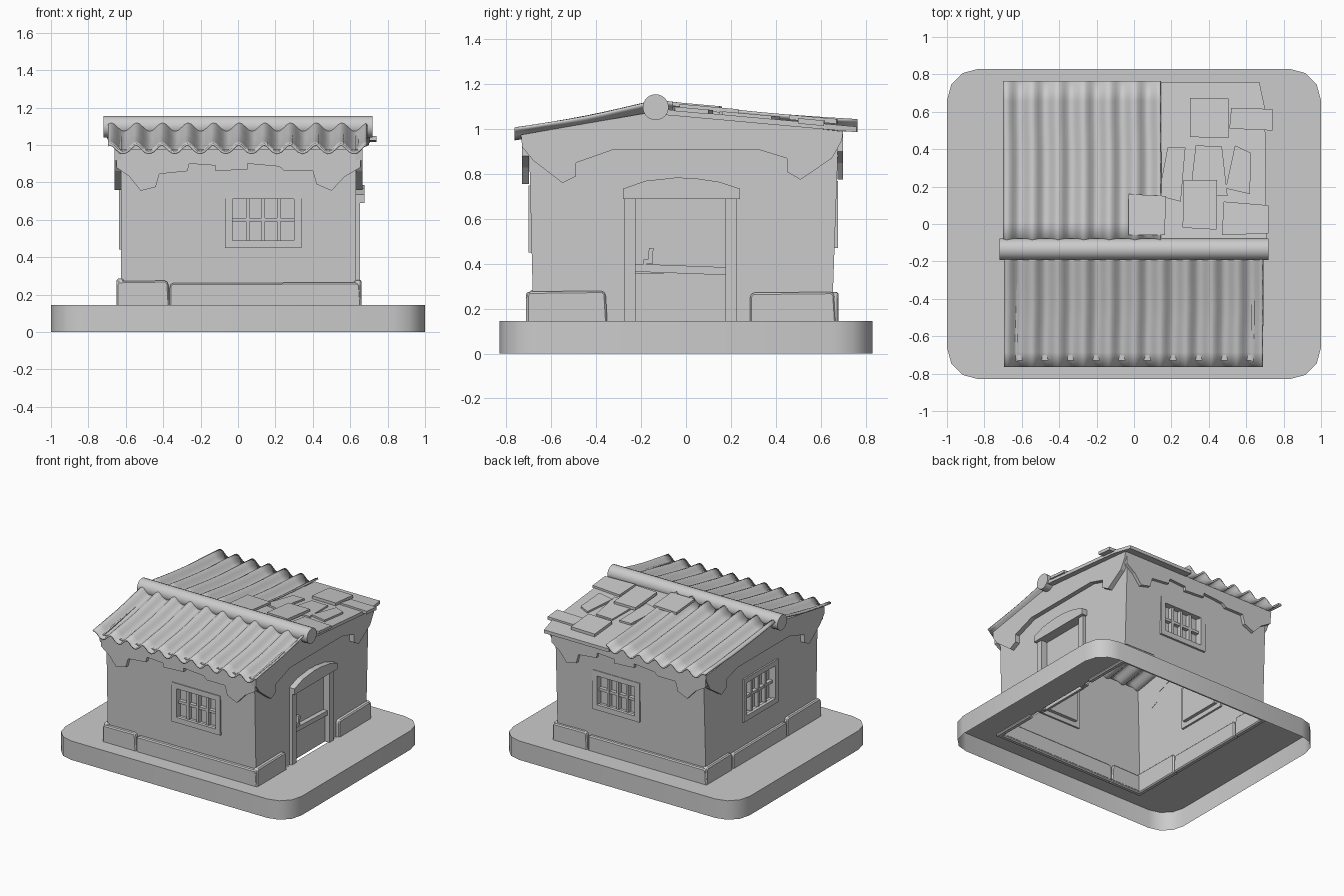
import bpy, bmesh, math, random
from mathutils import Matrix

if "Cube" in bpy.data.objects:
    bpy.data.objects.remove(bpy.data.objects["Cube"])

random.seed(4)
FRONT, RIGHT, BACK, LEFT = 0, 90, 180, -90


def finish(name, bm, smooth=None, fix=True):
    if fix:
        bmesh.ops.recalc_face_normals(bm, faces=bm.faces)
    me = bpy.data.meshes.new(name)
    bm.to_mesh(me)
    bm.free()
    ob = bpy.data.objects.new(name, me)
    bpy.context.collection.objects.link(ob)
    if smooth:
        bpy.ops.object.select_all(action='DESELECT')
        ob.select_set(True)
        bpy.context.view_layer.objects.active = ob
        bpy.ops.object.shade_smooth_by_angle(angle=math.radians(smooth))
    return ob


def skin(bm, a, b):
    """Close the solid between two matching outlines."""
    bm.faces.new(a)
    bm.faces.new(b[::-1])
    for i in range(len(a)):
        j = (i + 1) % len(a)
        bm.faces.new((a[i], b[i], b[j], a[j]))


def prisms(name, parts, side):
    """Each part is (outline in (u, z), inner depth, outer depth) on one wall side."""
    bm = bmesh.new()
    for pts, d0, d1 in parts:
        skin(bm, *([bm.verts.new((u, -d, z)) for u, z in pts] for d in (d0, d1)))
    bmesh.ops.rotate(bm, verts=bm.verts, matrix=Matrix.Rotation(math.radians(side), 3, 'Z'))
    return finish(name, bm)


def rect(u0, u1, z0, z1):
    return [(u0, z0), (u1, z0), (u1, z1), (u0, z1)]


# base: rounded shell, open underneath, with a hole under the house
def rounded(hx, hy, r, seg=3):
    pts = []
    for k, (sx, sy) in enumerate([(1, 1), (-1, 1), (-1, -1), (1, -1)]):
        for i in range(seg + 1):
            a = math.pi / 2 * (k + i / seg)
            pts.append((sx * (hx - r) + r * math.cos(a), sy * (hy - r) + r * math.sin(a)))
    return pts


bm = bmesh.new()
loops = [[bm.verts.new((x, y, z)) for x, y in rounded(hx, hy, r)]
         for hx, hy, r, z in [(1, .83, .17, 0), (1, .83, .17, .145), (.64, .67, .01, .145)]]
for lo, hi in zip(loops, loops[1:]):
    for i in range(len(lo)):
        j = (i + 1) % len(lo)
        bm.faces.new((lo[i], lo[j], hi[j], hi[i]))
finish("base", bm, 35, fix=False)

# walls: gable prism with window and door recesses, opened top and bottom
walls = prisms("walls", [([(-.68, .14), (-.70, .96), (-.13, 1.06), (.68, .98), (.65, .14)], -.625, .63)], RIGHT)
WINDOWS = [("front", FRONT, .69, -.07, .34, .45, .75),
           ("back", BACK, .665, -.32, .08, .47, .77),
           ("left", LEFT, .625, -.21, .21, .44, .77)]
cutters = [prisms("cutter", [(rect(u0 + .04, u1 - .04, z0 + .035, z1 - .035), d - .04, d + .1)], side)
           for _, side, d, u0, u1, z0, z1 in WINDOWS]
cutters.append(prisms("cutter", [(rect(-.23, .18, .1, .70), .60, .8)], RIGHT))
for c in cutters:
    c.hide_render = True
    m = walls.modifiers.new("recess", 'BOOLEAN')
    m.operation, m.object, m.solver = 'DIFFERENCE', c, 'EXACT'
bpy.context.view_layer.update()
dg = bpy.context.evaluated_depsgraph_get()
cut = bpy.data.meshes.new_from_object(walls.evaluated_get(dg))
walls.modifiers.clear()
walls.data = cut
for c in cutters:
    bpy.data.objects.remove(c)
bm = bmesh.new()
bm.from_mesh(cut)
caps = [f for f in bm.faces if abs(f.normal.z) > .8 and not .2 < f.calc_center_median().z < .9]
bmesh.ops.delete(bm, geom=caps, context='FACES')
bm.to_mesh(cut)
bm.free()

# windows: frame, three upright bars and one cross bar
for label, side, d, u0, u1, z0, z1 in WINDOWS:
    w, i, o = .04, d - .015, d + .012
    parts = [(rect(u0, u1, z0, z0 + w), i, o), (rect(u0, u1, z1 - w, z1), i, o),
             (rect(u0, u0 + w, z0 + w, z1 - w), i, o), (rect(u1 - w, u1, z0 + w, z1 - w), i, o)]
    for k in (1, 2, 3):
        u = u0 + w + (u1 - u0 - 2 * w) * k / 4
        parts.append((rect(u - .01, u + .01, z0 + w, z1 - w), d - .04, d - .008))
    zm = (z0 + z1) / 2
    parts.append((rect(u0 + w, u1 - w, zm - .01, zm + .01), d - .04, d - .012))
    prisms(label + "_window", parts, side)

# door: posts, arched lintel, lower leaf, ledge and latch
prisms("door_frame", [
    (rect(-.275, -.225, .145, .69), .60, .652),
    (rect(.175, .225, .145, .69), .60, .652),
    ([(-.28, .69), (.24, .69), (.24, .735), (.15, .765), (.05, .78), (-.04, .785), (-.18, .77), (-.28, .735)], .60, .675),
], RIGHT)
prisms("door_leaf", [
    (rect(-.225, .175, .145, .36), .595, .615),
    ([(-.225, .365), (.175, .35), (.175, .385), (-.225, .40)], .595, .635),
    ([(-.19, .40), (-.15, .40), (-.145, .47), (-.165, .47), (-.17, .42), (-.19, .42)], .60, .63),
], RIGHT)

# plinth stones around the foot of the walls
STONES = {"front": (FRONT, .712, [(-.65, -.365, .275), (-.365, .66, .265)]),
          "right": (RIGHT, .66, [(-.71, -.35, .28), (.285, .67, .275)]),
          "back": (BACK, .68, [(-.655, -.36, .275), (-.355, .65, .262)]),
          "left": (LEFT, .65, [(-.675, -.36, .275), (-.355, .3, .26), (.3, .71, .285)])}
for label, (side, d, runs) in STONES.items():
    for k, (u0, u1, top) in enumerate(runs):
        ob = prisms(f"{label}_plinth_{k}", [([(u0, .13), (u1, .13), (u1 - .008, top - .015), (u1 - .02, top),
                                              (u0 + .01, top - .004), (u0, top - .02)], d - .04, d)], side)
        m = ob.modifiers.new("bevel", 'BEVEL')
        m.width, m.segments = .008, 1

# ragged plaster band below the eaves
eave = [(-.65, .975), (-.65, .88), (-.58, .83), (-.52, .755), (-.44, .775), (-.42, .845), (-.27, .86), (-.26, .90),
        (-.12, .89), (-.12, .86), (.05, .87), (.05, .90), (.22, .885), (.25, .86), (.40, .86), (.42, .79),
        (.50, .755), (.57, .83), (.655, .88), (.655, .975)]
gable = [(-.735, .975), (-.73, .92), (-.68, .86), (-.55, .76), (-.49, .79), (-.49, .85), (-.32, .91),
         (.32, .91), (.45, .87), (.45, .81), (.51, .775), (.65, .87), (.695, .95), (.70, .99), (-.13, 1.08)]
prisms("front_eave_band", [(eave, .70, .73)], FRONT)
prisms("back_eave_band", [([(u, z + .02) for u, z in eave], .675, .70)], BACK)
prisms("right_gable_band", [(gable, .628, .665)], RIGHT)
prisms("left_gable_band", [([(-u, z) for u, z in gable], .623, .66)], LEFT)


# corrugated roof sheets
def sheet(name, x0, x1, y0, z0, y1, z1, rows=8, period=.137, amp=.023):
    bm = bmesh.new()
    n = round((x1 - x0) / period * 8)
    grid = []
    for r in range(rows + 1):
        t = r / rows
        phase = random.uniform(-.15, .15)
        row = []
        for i in range(n + 1):
            x = x0 + (x1 - x0) * i / n
            z = z0 + (z1 - z0) * t - .01 * math.sin(math.pi * t)
            z += amp * math.cos(2 * math.pi * (x + .68) / period + phase)
            row.append(bm.verts.new((x, y0 + (y1 - y0) * t, z)))
        grid.append(row)
    for a, b in zip(grid, grid[1:]):
        for i in range(n):
            bm.faces.new((a[i], a[i + 1], b[i + 1], b[i]))
    if y1 < y0:
        bmesh.ops.reverse_faces(bm, faces=bm.faces)
    ob = finish(name, bm, 45, fix=False)
    m = ob.modifiers.new("thickness", 'SOLIDIFY')
    m.thickness = .012


sheet("front_roof_sheet", -.695, .685, -.13, 1.11, -.765, .985)
sheet("back_roof_sheet", -.70, .14, -.10, 1.105, .765, 1.022)

# ridge roll
bm = bmesh.new()
bmesh.ops.create_cone(bm, cap_ends=True, segments=18, radius1=.058, radius2=.058, depth=1.44,
                      matrix=Matrix.Translation((0, -.135, 1.098)) @ Matrix.Rotation(math.pi / 2, 4, 'Y'))
finish("ridge_roll", bm, 40)


# patched back slope: a board with loose slabs lying on it
def slab(name, corners, low, high):
    bm = bmesh.new()
    skin(bm, *([bm.verts.new((x, y, 1.08 - .09 * y + lift)) for x, y in corners] for lift in (low, high)))
    finish(name, bm)


slab("roof_board", [(.12, -.12), (.71, -.12), (.70, .62), (.67, .76), (.12, .76)], -.025, 0)
SLABS = [([(.30, .465), (.505, .46), (.505, .67), (.30, .675)], .004, .026),
         ([(.51, .51), (.74, .50), (.74, .615), (.52, .62)], -.01, .014),
         ([(-.03, -.06), (.165, -.06), (.17, .15), (-.03, .16)], .018, .036),
         ([(.26, -.02), (.44, -.03), (.445, .235), (.265, .235)], .008, .03),
         ([(.13, .15), (.25, .12), (.275, .41), (.18, .41)], 0, .014),
         ([(.30, .16), (.50, .15), (.47, .415), (.33, .42)], 0, .012),
         ([(.49, .19), (.62, .16), (.625, .38), (.54, .42)], 0, .014),
         ([(.47, -.06), (.72, -.05), (.72, .10), (.48, .12)], -.004, .016)]
for k, (c, lo, hi) in enumerate(SLABS):
    slab(f"roof_slab_{k}", c, lo, hi)
